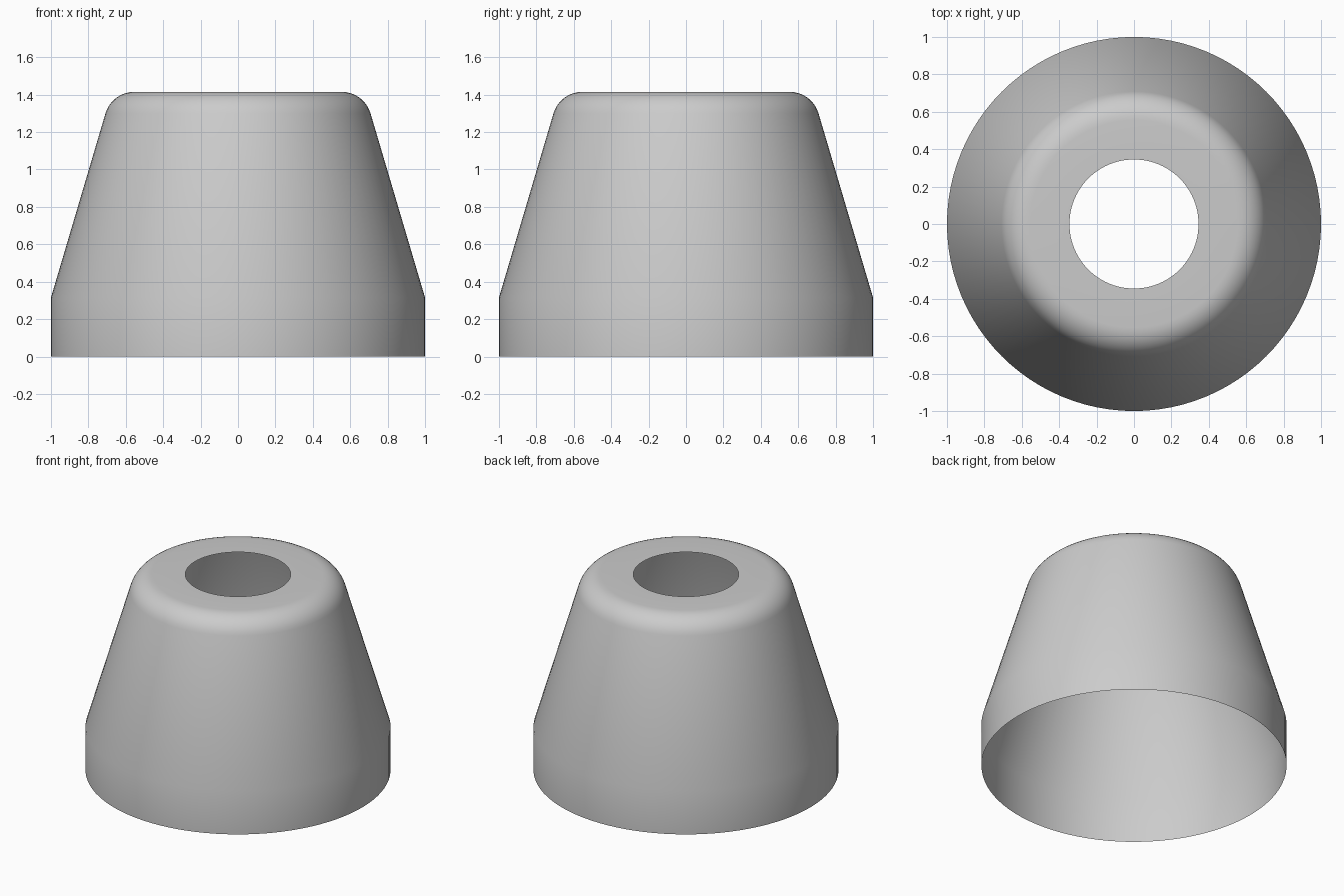
import bpy, bmesh
from math import sin, cos, tau, radians
from mathutils import Vector

cube = bpy.data.objects.get("Cube")
if cube:
    bpy.data.objects.remove(cube, do_unlink=True)

SEGMENTS = 96
HEIGHT = 1.415
HOLE_RADIUS = 0.345
FILLET = 0.16
FILLET_X = 0.555
SLOPE = radians(16.4)
STEPS = 8

# Plain grey material
grey = bpy.data.materials.new("plain grey")
grey.use_nodes = True
colour = (0.6, 0.6, 0.6, 1)
grey.diffuse_color = colour
grey.node_tree.nodes["Principled BSDF"].inputs["Base Color"].default_value = colour

# Profile: straight skirt, sloping wall, rounded shoulder, flat top up to the hole
profile = [(1, 0), (1, 0.315)]
for i in range(STEPS + 1):
    a = SLOPE + (tau / 4 - SLOPE) * i / STEPS
    profile.append((FILLET_X + FILLET * cos(a), HEIGHT - FILLET + FILLET * sin(a)))
profile.append((HOLE_RADIUS, HEIGHT))

# Revolve the profile into a thin open shell
bm = bmesh.new()
verts = [bm.verts.new((x, 0, z)) for x, z in profile]
edges = [bm.edges.new(pair) for pair in zip(verts, verts[1:])]
bmesh.ops.spin(bm, geom=verts + edges, cent=(0, 0, 0), axis=(0, 0, 1),
               angle=tau, steps=SEGMENTS, use_duplicate=False)
bmesh.ops.remove_doubles(bm, verts=bm.verts, dist=0.0005)

# Face the shell outwards
bm.normal_update()
for face in bm.faces:
    if face.normal.dot(face.calc_center_median() - Vector((0, 0, 0.3))) < 0:
        face.normal_flip()

mesh = bpy.data.meshes.new("tapered_cover")
bm.to_mesh(mesh)
bm.free()
mesh.materials.append(grey)
cover = bpy.data.objects.new("tapered_cover", mesh)
bpy.context.collection.objects.link(cover)

# Smooth shading
bpy.ops.object.select_all(action='DESELECT')
cover.select_set(True)
bpy.context.view_layer.objects.active = cover
bpy.ops.object.shade_smooth_by_angle(angle=radians(30))
